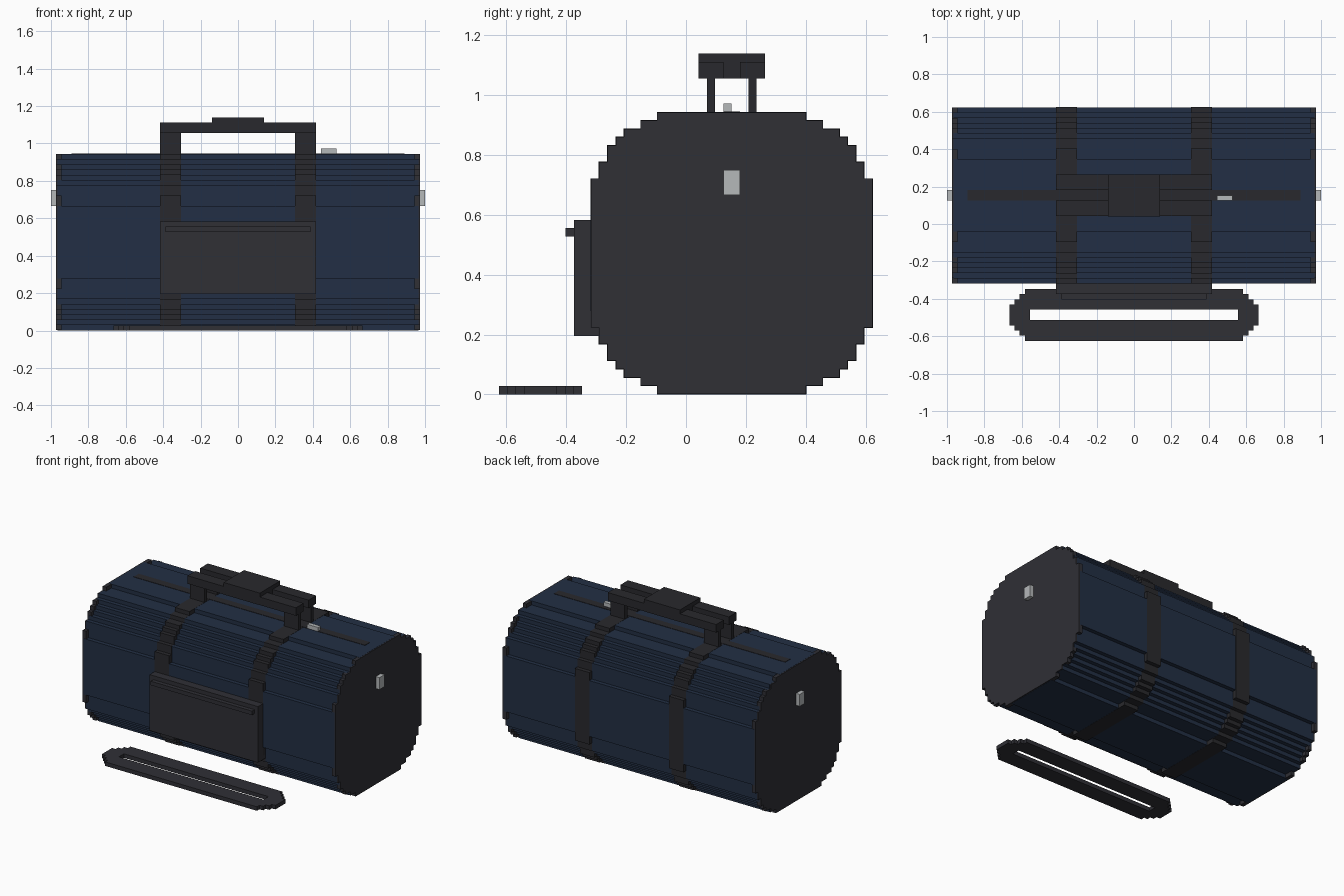
import bpy, bmesh

if "Cube" in bpy.data.objects:
    bpy.data.objects.remove(bpy.data.objects["Cube"])

U = 1 / 36           # block size
CY, CZ = 5.5, 17     # bag axis in blocks (y, z)


def material(name, rgb):
    m = bpy.data.materials.new(name)
    m.diffuse_color = (*rgb, 1)
    m.use_nodes = True
    m.node_tree.nodes["Principled BSDF"].inputs["Base Color"].default_value = m.diffuse_color
    return m


NAVY = material("navy fabric", (0.016, 0.028, 0.058))
CHARCOAL = material("charcoal panel", (0.029, 0.029, 0.036))
WEBBING = material("dark webbing", (0.022, 0.022, 0.026))
METAL = material("light metal", (0.46, 0.48, 0.49))


def finish(name, bm, mat):
    bmesh.ops.recalc_face_normals(bm, faces=bm.faces)
    me = bpy.data.meshes.new(name)
    bm.to_mesh(me)
    bm.free()
    me.materials.append(mat)
    ob = bpy.data.objects.new(name, me)
    bpy.context.collection.objects.link(ob)
    return ob


def box(name, x, y, z, mat):
    """Box from (min, max) ranges in blocks."""
    bm = bmesh.new()
    bmesh.ops.create_cube(bm, size=1)
    for v in bm.verts:
        v.co = [(r[0] if c < 0 else r[1]) * U for c, r in zip(v.co, (x, y, z))]
    return finish(name, bm, mat)


def stepped(steps):
    """Closed stair-stepped outline, mirrored from one quadrant of corners."""
    quad = []
    for i, (a, b) in enumerate(steps):
        quad.append((a, b))
        if i + 1 < len(steps):
            quad.append((a, steps[i + 1][1]))
    return (quad + [(a, -b) for a, b in reversed(quad)]
            + [(-a, -b) for a, b in quad] + [(-a, b) for a, b in reversed(quad)])


def prism(name, steps, x0, x1, scale, mat):
    """Stepped section swept along x around the bag axis."""
    bm = bmesh.new()
    face = bm.faces.new([bm.verts.new((x0 * U, (CY + a * scale) * U, (CZ + b * scale) * U))
                         for a, b in stepped(steps)])
    ext = bmesh.ops.extrude_face_region(bm, geom=[face])
    moved = [g for g in ext["geom"] if isinstance(g, bmesh.types.BMVert)]
    bmesh.ops.translate(bm, verts=moved, vec=((x1 - x0) * U, 0, 0))
    if not any(f.is_valid and all(abs(v.co.x - x0 * U) < 1e-6 for v in f.verts) for f in bm.faces):
        bmesh.ops.holes_fill(bm, edges=bm.edges)
    return finish(name, bm, mat)


BODY = [(7, 17), (11, 16), (12, 15), (13, 14), (14, 13), (15, 12), (16, 11), (17, 7)]
RIM = [(9, 17), (11, 16), (13, 15), (14, 14), (15, 13), (16, 11), (17, 9)]

# Bag body, end panels and webbing bands
prism("bag_body", BODY, -34.7, 34.7, 0.998, NAVY)
for side, s in (("left", -1), ("right", 1)):
    prism(f"end_panel_{side}", RIM, *sorted((34 * s, 35 * s)), 0.996, CHARCOAL)
    prism(f"webbing_band_{side}", RIM, *sorted((11 * s, 15 * s)), 1.0, WEBBING)
    box(f"side_ring_{side}", sorted((35 * s, 36 * s)), (4.5, 6.5), (24, 27), METAL)

# Top zip and its pull
box("top_zip", (-32, 32), (4.5, 6.5), (33.8, 34.05), WEBBING)
box("zip_pull", (16, 19), (4.5, 5.5), (34, 35), METAL)

# Two carry handles joined by a wrapped grip
for side, y in (("front", 1.5), ("back", 6.5)):
    box(f"handle_bar_{side}", (-15, 15), (y, y + 3), (38, 40), WEBBING)
    for end, x in (("left", -15), ("right", 11)):
        box(f"handle_post_{side}_{end}", (x, x + 4), (y + 1, y + 2), (33.9, 38), WEBBING)
box("handle_grip", (-5, 5), (1.48, 9.52), (37.98, 41), WEBBING)

# Front pocket with zip ridge
box("front_pocket", (-15, 15), (-13.5, -10.5), (7, 21), CHARCOAL)
box("pocket_zip", (-14, 14), (-14.5, -13.5), (19, 20), CHARCOAL)

# Shoulder strap lying on the floor: stepped ring with a slot
bm = bmesh.new()
outer = stepped([(21, 5), (22, 4), (23, 3), (24, 2)])
inner = [(20, 1), (20, -1), (-20, -1), (-20, 1)]
edges = []
for loop in (outer, inner):
    vs = [bm.verts.new((a * U, (b - 17.5) * U, 0)) for a, b in loop]
    edges += [bm.edges.new((vs[i], vs[(i + 1) % len(vs)])) for i in range(len(vs))]
bmesh.ops.triangle_fill(bm, edges=edges, use_beauty=True)
bmesh.ops.dissolve_limit(bm, angle_limit=0.01, verts=bm.verts, edges=bm.edges)
strap = finish("shoulder_strap", bm, CHARCOAL)
solid = strap.modifiers.new("thickness", "SOLIDIFY")
solid.thickness = U
solid.offset = 1 if strap.data.polygons[0].normal.z > 0 else -1
